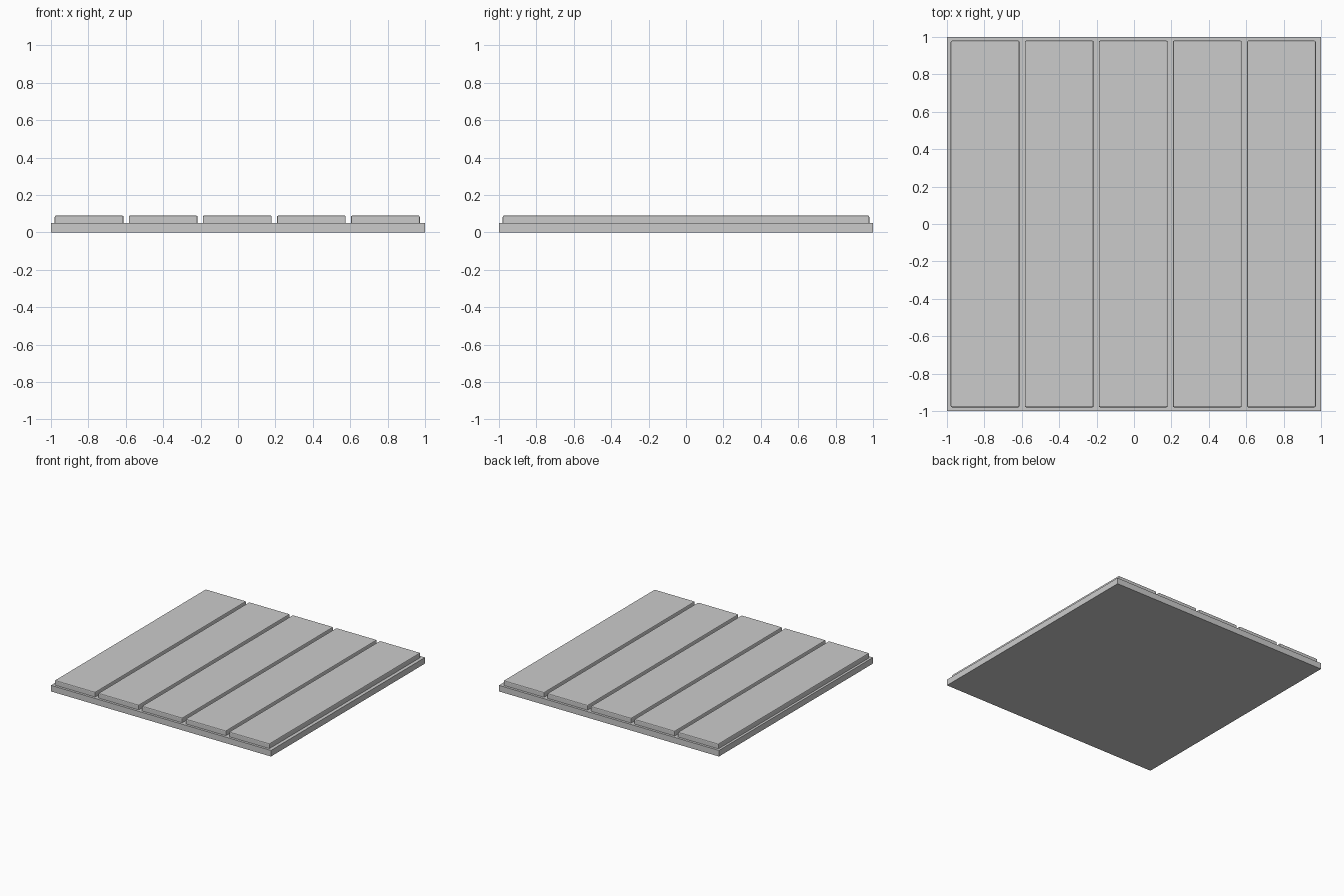
import bpy

if "Cube" in bpy.data.objects:
    bpy.data.objects.remove(bpy.data.objects["Cube"])


def box(name, x0, x1, y0, y1, z0, z1, bevel=0.0):
    bpy.ops.mesh.primitive_cube_add(size=1)
    ob = bpy.context.object
    ob.name = name
    for v in ob.data.vertices:
        v.co.x = x0 if v.co.x < 0 else x1
        v.co.y = y0 if v.co.y < 0 else y1
        v.co.z = z0 if v.co.z < 0 else z1
    if bevel:
        mod = ob.modifiers.new("edge_round", 'BEVEL')
        mod.width = bevel
        mod.segments = 2
    return ob


# Square slab underneath
box("base_slab", -1, 1, -1, 1, 0, 0.05)

# Five planks with softened edges, slightly sunk into the slab
PLANKS, PITCH, WIDTH, START = 5, 0.396, 0.368, -0.98
for i in range(PLANKS):
    x = START + i * PITCH
    box(f"plank_{i + 1}", x, x + WIDTH, -0.98, 0.98, 0.04, 0.09, bevel=0.007)
